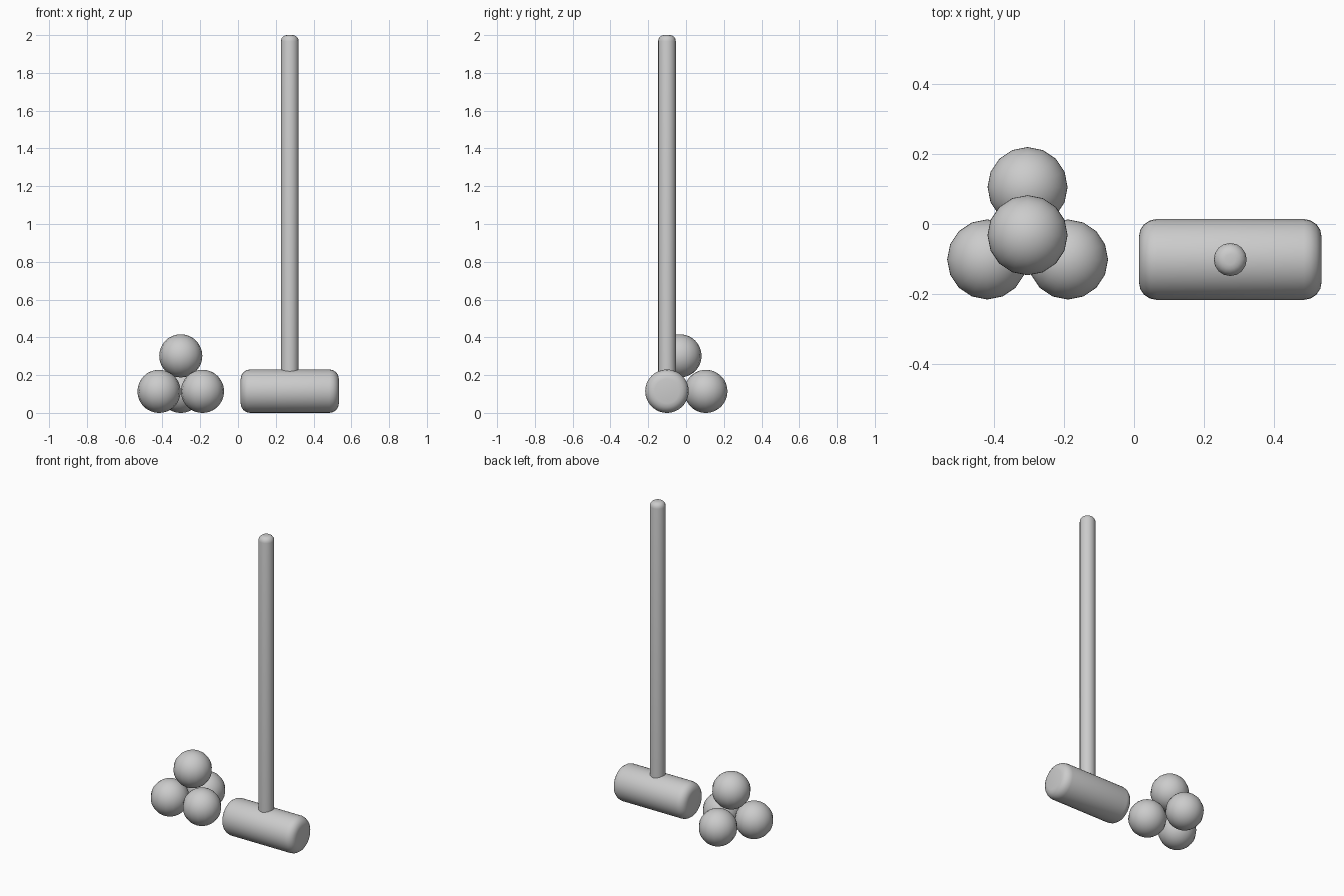
import bpy, bmesh
from math import sin, cos, pi, radians
from mathutils import Matrix

if "Cube" in bpy.data.objects:
    bpy.data.objects.remove(bpy.data.objects["Cube"])

R = 0.114          # ball and mallet head radius
HEAD_X, HEAD_Y = 0.274, -0.101


def finish(obj):
    bpy.ops.object.select_all(action='DESELECT')
    obj.select_set(True)
    bpy.context.view_layer.objects.active = obj
    bpy.ops.object.shade_smooth_by_angle(angle=radians(40))


def lathe(name, profile, sides, matrix):
    """Revolve (radius, height) points round z, capping both ends."""
    bm = bmesh.new()
    rings = [[bm.verts.new((r * cos(2 * pi * i / sides), r * sin(2 * pi * i / sides), z))
              for i in range(sides)] for r, z in profile]
    for a, b in zip(rings, rings[1:]):
        for i in range(sides):
            j = (i + 1) % sides
            bm.faces.new((a[i], a[j], b[j], b[i]))
    bm.faces.new(rings[0][::-1])
    bm.faces.new(rings[-1])
    mesh = bpy.data.meshes.new(name)
    bm.to_mesh(mesh)
    bm.free()
    obj = bpy.data.objects.new(name, mesh)
    obj.matrix_world = matrix
    bpy.context.collection.objects.link(obj)
    finish(obj)


def rounded_end(radius, top, bevel, steps, sweep=pi / 2):
    """Profile points rounding over from the side wall to the end face."""
    return [(radius - bevel + bevel * cos(sweep * k / steps),
             top - bevel + bevel * sin(sweep * k / steps)) for k in range(steps + 1)]


# Pyramid of four balls: three on the ground, one resting on top
balls = [(-0.418, -0.101, R), (-0.188, -0.101, R), (-0.303, 0.105, R), (-0.303, -0.032, 0.302)]
for n, pos in enumerate(balls, 1):
    bpy.ops.mesh.primitive_uv_sphere_add(segments=16, ring_count=24, radius=R, location=pos)
    ball = bpy.context.object
    ball.name = f"ball_{n}"
    finish(ball)

# Mallet head: horizontal cylinder along x with rounded rims
end = rounded_end(R + 0.001, 0.26, 0.05, 4)
lathe("mallet_head", [(r, -z) for r, z in reversed(end)] + end, 32,
      Matrix.Translation((HEAD_X, HEAD_Y, R + 0.001)) @ Matrix.Rotation(pi / 2, 4, 'Y'))

# Handle: tall upright rod with a rounded tip
lathe("mallet_handle", [(0.047, 0.2)] + rounded_end(0.047, 2.0, 0.032, 4), 16,
      Matrix.Translation((HEAD_X, HEAD_Y, 0)))
